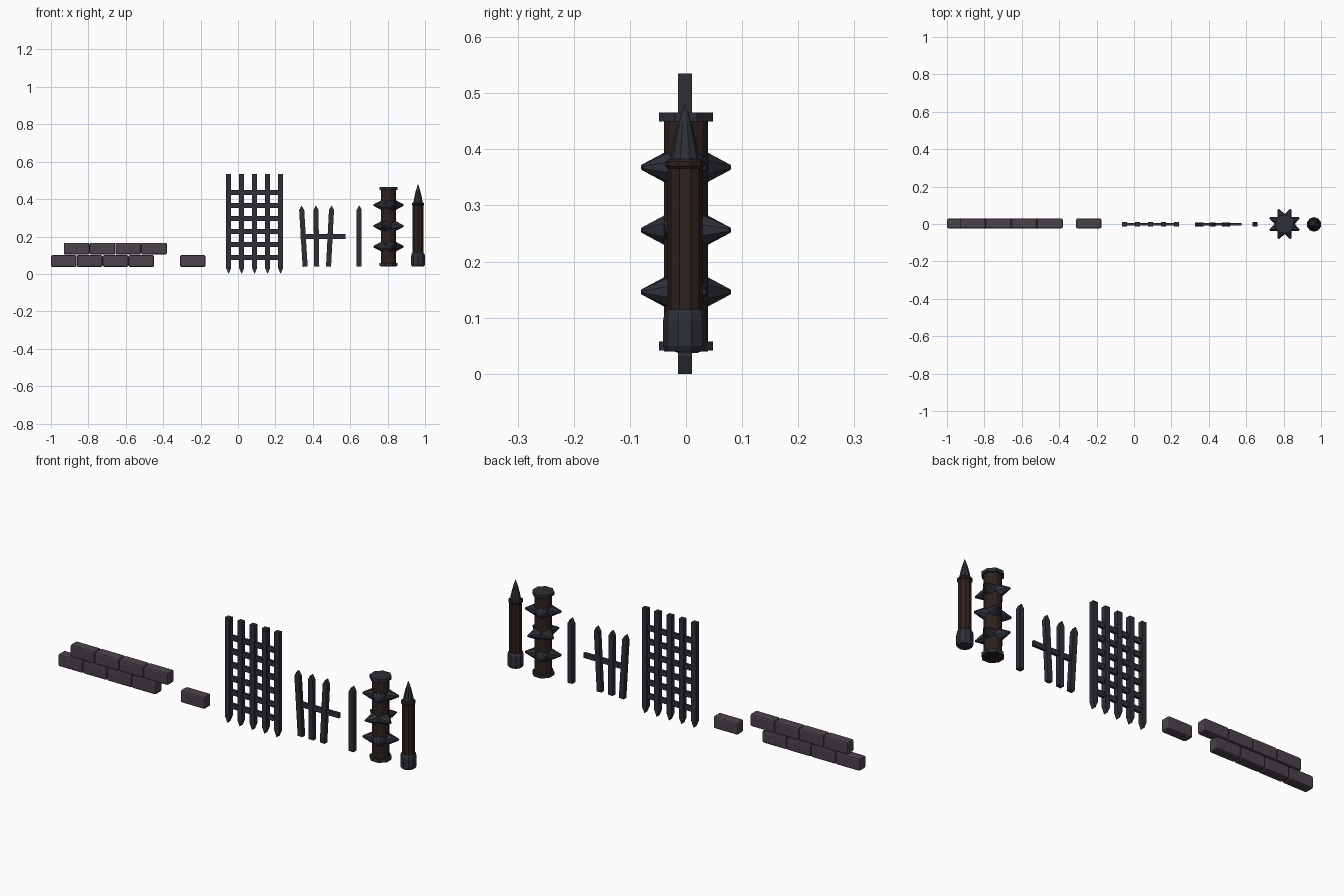
import bpy, bmesh, math
from mathutils import Matrix

if "Cube" in bpy.data.objects:
    bpy.data.objects.remove(bpy.data.objects["Cube"])


def material(name, rgb):
    m = bpy.data.materials.new(name)
    m.diffuse_color = (*rgb, 1)
    m.use_nodes = True
    m.node_tree.nodes["Principled BSDF"].inputs["Base Color"].default_value = m.diffuse_color
    return m


STONE = material("purple_grey_stone", (0.072, 0.055, 0.070))
IRON = material("dark_iron", (0.027, 0.029, 0.038))
WOOD = material("dark_wood", (0.027, 0.015, 0.012))


def finish(name, bm, mat, loc=(0, 0, 0), bevel=0, segments=1):
    bmesh.ops.recalc_face_normals(bm, faces=bm.faces)
    me = bpy.data.meshes.new(name)
    bm.to_mesh(me)
    bm.free()
    me.materials.append(mat)
    ob = bpy.data.objects.new(name, me)
    bpy.context.collection.objects.link(ob)
    ob.location = loc
    if bevel:
        mod = ob.modifiers.new("bevel", 'BEVEL')
        mod.width, mod.segments = bevel, segments
    return ob


def box(name, center, size, mat, bevel=0, segments=1):
    bm = bmesh.new()
    bmesh.ops.create_cube(bm, size=1, matrix=Matrix.Diagonal((*size, 1)))
    return finish(name, bm, mat, center, bevel, segments)


def plate(name, pts, depth, mat, loc):
    """Extrude an x/z outline along y, centred on y."""
    bm = bmesh.new()
    f = bm.faces.new([bm.verts.new((x, -depth / 2, z)) for x, z in pts])
    ext = bmesh.ops.extrude_face_region(bm, geom=[f])["geom"]
    bmesh.ops.translate(bm, vec=(0, depth, 0),
                        verts=[v for v in ext if isinstance(v, bmesh.types.BMVert)])
    return finish(name, bm, mat, loc)


def turned(name, profile, sides, mat, loc):
    """Closed lathe of (radius, z) points around z."""
    bm = bmesh.new()
    rings = []
    for r, z in profile:
        rings.append([bm.verts.new((r * math.cos(a), r * math.sin(a), z))
                      for a in ((i + 0.5) * math.tau / sides for i in range(sides))])
    for lo, hi in zip(rings, rings[1:]):
        for i in range(sides):
            j = (i + 1) % sides
            bm.faces.new((lo[i], lo[j], hi[j], hi[i]))
    bm.faces.new(rings[0][::-1])
    bm.faces.new(rings[-1])
    return finish(name, bm, mat, loc)


# Brick wall (two staggered rows) and a loose brick
BRICK = (0.137, 0.052, 0.063)
for row, (x0, z) in enumerate(((-0.931, 0.069), (-0.863, 0.135))):
    for i in range(4):
        box(f"wall_brick_{row}_{i}", (x0 + i * 0.138, 0.003, z), BRICK, STONE, 0.008, 2)
box("loose_brick", (-0.242, 0.003, 0.069), BRICK, STONE, 0.008, 2)

# Portcullis: chisel-pointed uprights and thin crossbars
H = 0.0135
for i in range(5):
    plate(f"portcullis_upright_{i}",
          [(0, 0), (H, 0.032), (H, 0.535), (-H, 0.535), (-H, 0.032)],
          0.025, IRON, (-0.05 + i * 0.0695, -0.002, 0))
for i in range(6):
    box(f"portcullis_crossbar_{i}", (0.089, -0.002, 0.088 + i * 0.0695),
        (0.29, 0.014, 0.026), IRON)

# Broken grille: three leaning pointed bars, one crossbar, plus a loose bar
PICKET = [(-H, 0), (H, 0), (H, 0.303), (0, 0.327), (-H, 0.303)]
for i, (x, lean) in enumerate(((0.359, -3.5), (0.421, -0.8), (0.484, 3))):
    ob = plate(f"broken_grille_bar_{i}", PICKET, 0.022, IRON, (x, -0.002, 0.039))
    ob.rotation_euler.y = math.radians(lean)
box("broken_grille_crossbar", (0.455, -0.002, 0.2), (0.24, 0.014, 0.025), IRON)
plate("loose_bar", PICKET, 0.025, IRON, (0.648, -0.002, 0.04))

# Spiked roller: wooden core, iron rims, spikes in three staggered rings
RX = 0.805
turned("roller_core", [(0.041, 0.04), (0.041, 0.46)], 12, WOOD, (RX, 0, 0))
for name, z in (("bottom", 0.042), ("top", 0.45)):
    turned(f"roller_rim_{name}", [(0.052, z), (0.052, z + 0.016)], 8, IRON, (RX, 0, 0))
for ring, z in enumerate((0.146, 0.256, 0.368)):
    for k in range(4):
        a = math.radians(22.5 + 45 * (ring % 2) + 90 * k)
        ob = turned(f"roller_spike_{ring}_{k}", [(0.033, 0.028), (0.005, 0.085)],
                    8, IRON, (RX, 0, z))
        ob.rotation_euler = (0, math.pi / 2, a)

# Spiked post: wooden shaft with collar, iron foot and iron point
PX = (0.9625, -0.002, 0)
turned("post_shaft", [(0.031, 0.06), (0.031, 0.366), (0.035, 0.37), (0.035, 0.378),
                      (0.029, 0.383)], 10, WOOD, PX)
turned("post_foot", [(0.033, 0.04), (0.039, 0.05), (0.039, 0.095), (0.036, 0.108),
                     (0.030, 0.116)], 10, IRON, PX)
turned("post_point", [(0.027, 0.378), (0.021, 0.41), (0.012, 0.446), (0.001, 0.479)],
       10, IRON, PX)
